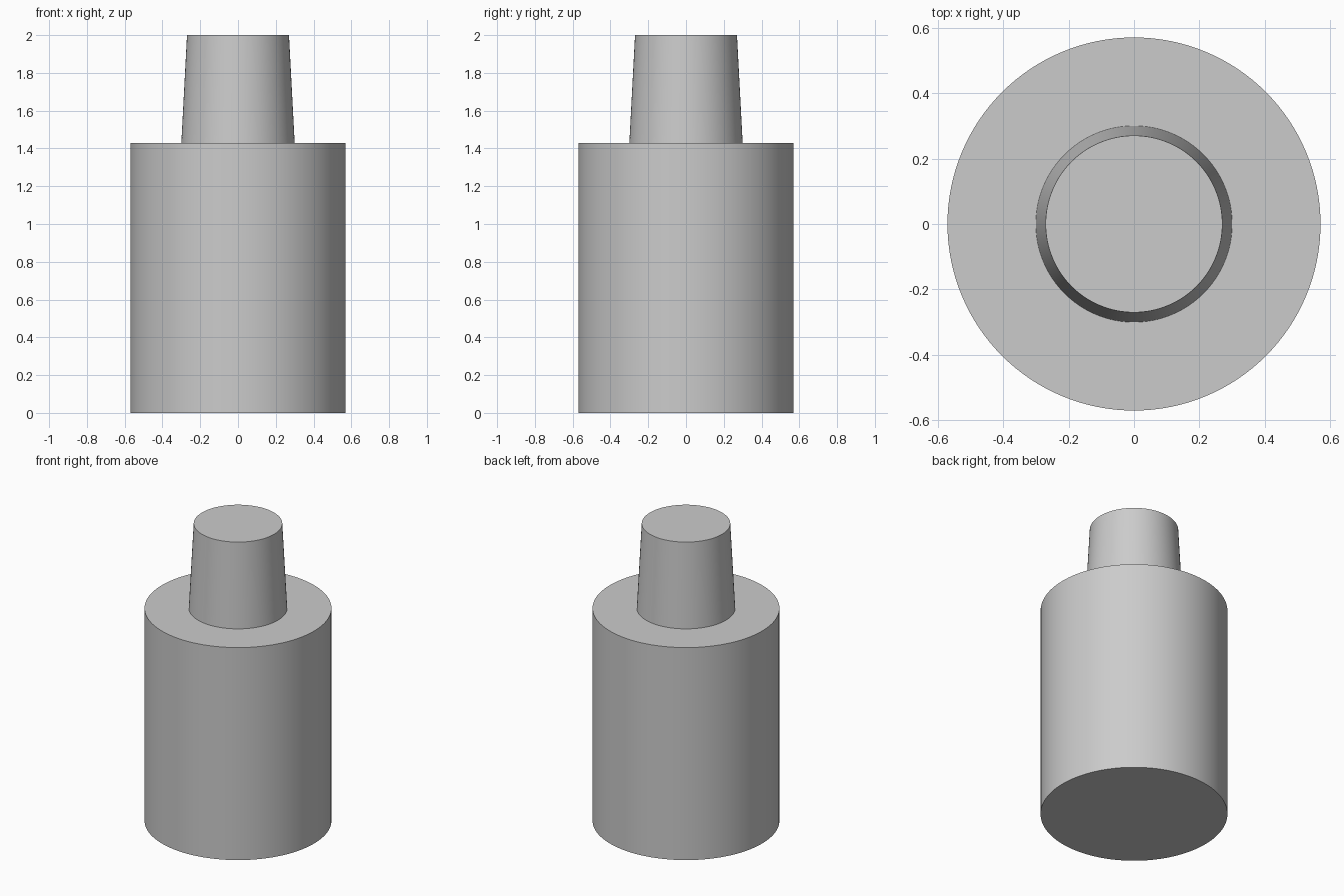
import bpy, bmesh, math
from mathutils import Vector

cube = bpy.data.objects.get("Cube")
if cube:
    bpy.data.objects.remove(cube, do_unlink=True)

SEGMENTS = 128

# Plain grey material
grey = bpy.data.materials.new("plain_grey")
grey.use_nodes = True
colour = (0.6, 0.6, 0.6, 1)
grey.diffuse_color = colour
grey.node_tree.nodes["Principled BSDF"].inputs["Base Color"].default_value = colour


def lathe(name, profile):
    """Revolve a radius/height profile around z and shade it smooth."""
    bm = bmesh.new()
    verts = [bm.verts.new((r, 0, z)) for r, z in profile]
    edges = [bm.edges.new(pair) for pair in zip(verts, verts[1:])]
    bmesh.ops.spin(bm, geom=verts + edges, cent=Vector(), axis=(0, 0, 1),
                   angle=math.tau, steps=SEGMENTS, use_merge=False)
    bmesh.ops.remove_doubles(bm, verts=bm.verts, dist=0.0001)
    bmesh.ops.recalc_face_normals(bm, faces=bm.faces)
    mesh = bpy.data.meshes.new(name)
    bm.to_mesh(mesh)
    bm.free()
    mesh.materials.append(grey)
    obj = bpy.data.objects.new(name, mesh)
    bpy.context.collection.objects.link(obj)
    bpy.ops.object.select_all(action="DESELECT")
    obj.select_set(True)
    bpy.context.view_layer.objects.active = obj
    bpy.ops.object.shade_smooth_by_angle(angle=math.radians(30))
    return obj


# Wide cylindrical body with a flat shoulder and a tapered neck
lathe("stepped_body", [(0, 0), (0.57, 0), (0.57, 1.43),
                       (0.3, 1.43), (0.27, 2), (0, 2)])
